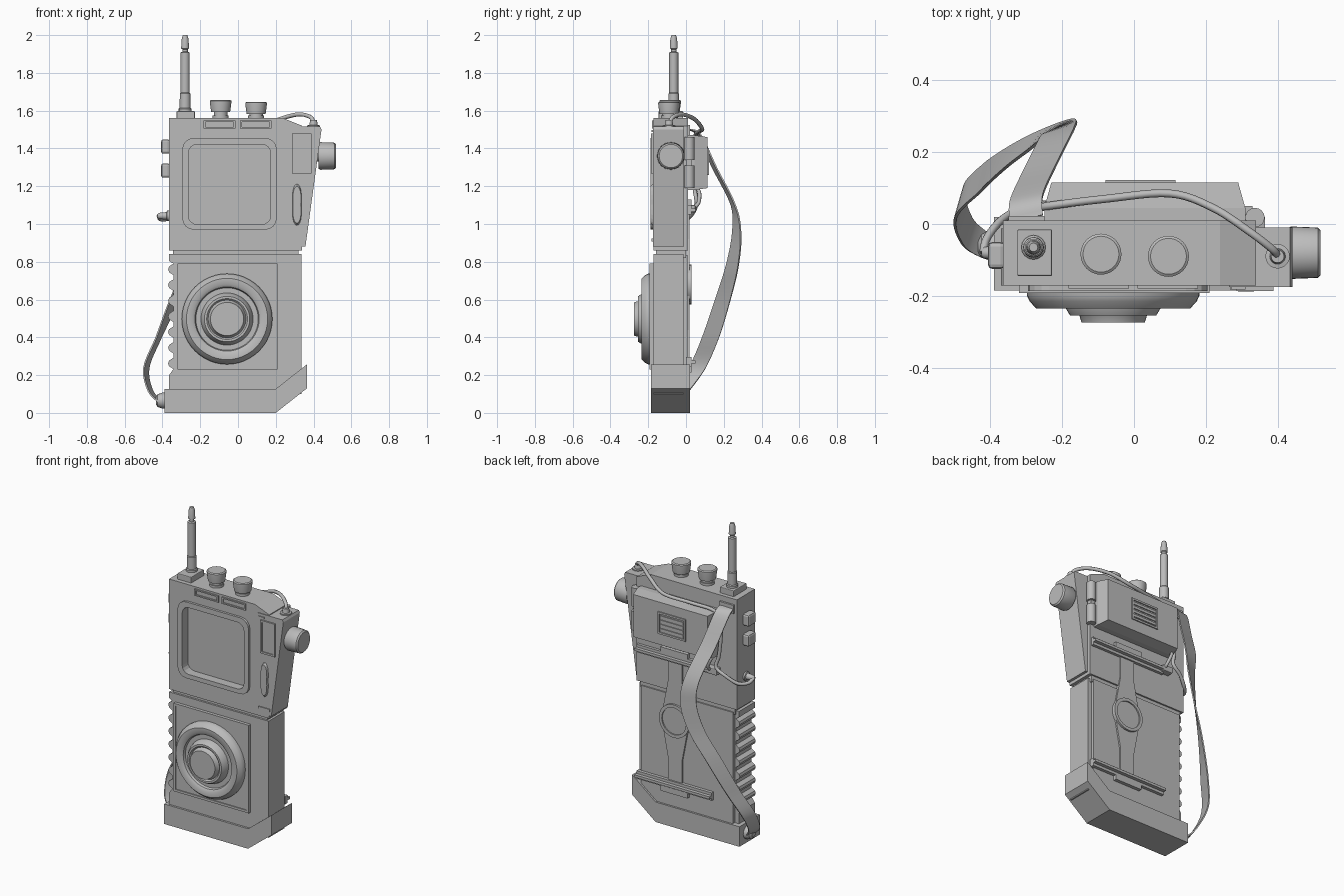
import bpy, bmesh, math
from mathutils import Vector, Matrix

if "Cube" in bpy.data.objects:
    bpy.data.objects.remove(bpy.data.objects["Cube"], do_unlink=True)

grey = bpy.data.materials.new("plain_grey")
grey.use_nodes = True
grey.diffuse_color = (0.5, 0.5, 0.5, 1)
grey.node_tree.nodes["Principled BSDF"].inputs["Base Color"].default_value = (0.5, 0.5, 0.5, 1)


def finish(name, bm, smooth=False, bevel=0):
    bmesh.ops.recalc_face_normals(bm, faces=bm.faces)
    mesh = bpy.data.meshes.new(name)
    bm.to_mesh(mesh)
    bm.free()
    ob = bpy.data.objects.new(name, mesh)
    bpy.context.collection.objects.link(ob)
    mesh.materials.append(grey)
    if bevel:
        mod = ob.modifiers.new("bevel", "BEVEL")
        mod.width, mod.segments = bevel, 2
    if smooth:
        bpy.ops.object.select_all(action="DESELECT")
        bpy.context.view_layer.objects.active = ob
        ob.select_set(True)
        bpy.ops.object.shade_smooth_by_angle(angle=math.radians(35))
    return ob


def prism(name, pts, y0, y1, taper=1.0, bevel=0):
    """Extrude an x-z outline from y0 to y1, scaling the far end about its middle."""
    bm = bmesh.new()
    cx = (min(p[0] for p in pts) + max(p[0] for p in pts)) / 2
    cz = (min(p[1] for p in pts) + max(p[1] for p in pts)) / 2
    a = [bm.verts.new((x, y0, z)) for x, z in pts]
    b = [bm.verts.new((cx + (x - cx) * taper, y1, cz + (z - cz) * taper)) for x, z in pts]
    bm.faces.new(a)
    bm.faces.new(b)
    for i in range(len(pts)):
        j = (i + 1) % len(pts)
        bm.faces.new((a[i], a[j], b[j], b[i]))
    return finish(name, bm, bevel=bevel)


def rect(x0, x1, z0, z1, cut=0, steps=1):
    """Rectangle outline with optional rounded corners."""
    if not cut:
        return [(x0, z0), (x1, z0), (x1, z1), (x0, z1)]
    pts = []
    for k, (x, z) in enumerate([(x1 - cut, z1 - cut), (x0 + cut, z1 - cut),
                                (x0 + cut, z0 + cut), (x1 - cut, z0 + cut)]):
        for s in range(steps + 1):
            t = math.pi / 2 * (k + s / steps)
            pts.append((x + cut * math.cos(t), z + cut * math.sin(t)))
    return pts


def box(name, x0, x1, y0, y1, z0, z1, bevel=0):
    return prism(name, rect(x0, x1, z0, z1), y0, y1, bevel=bevel)


def frame(name, outer, inner, y0, y1):
    """Closed ring between two matching outlines."""
    bm = bmesh.new()
    loops = [[bm.verts.new((x, y, z)) for x, z in o]
             for o, y in ((outer, y0), (outer, y1), (inner, y1), (inner, y0))]
    for k in range(4):
        p, q = loops[k], loops[(k + 1) % 4]
        for i in range(len(p)):
            j = (i + 1) % len(p)
            bm.faces.new((p[i], p[j], q[j], q[i]))
    return finish(name, bm)


def lathe(name, profile, axis, loc, n=32):
    """Spin (radius, height) points round z, then aim that along the axis."""
    bm = bmesh.new()
    rings = [[bm.verts.new((r * math.cos(2 * math.pi * i / n), r * math.sin(2 * math.pi * i / n), h))
              for i in range(n)] for r, h in profile]
    bm.faces.new(rings[0])
    bm.faces.new(rings[-1])
    for p, q in zip(rings, rings[1:]):
        for i in range(n):
            j = (i + 1) % n
            bm.faces.new((p[i], p[j], q[j], q[i]))
    turn = Vector((0, 0, 1)).rotation_difference(Vector(axis)).to_matrix().to_4x4()
    bm.transform(Matrix.Translation(loc) @ turn)
    return finish(name, bm, smooth=True)


def smooth_path(pts, steps=6):
    """Catmull-Rom samples through the points."""
    p = [Vector(v) for v in pts]
    p = [p[0]] + p + [p[-1]]
    out = []
    for a, b, c, d in zip(p, p[1:], p[2:], p[3:]):
        for s in range(steps):
            t = s / steps
            out.append(b + (c - a) * t / 2 + (a * 2 - b * 5 + c * 4 - d) * t * t / 2
                       + (b * 3 - a - c * 3 + d) * t ** 3 / 2)
    return out + [p[-1]]


def tube(name, pts, radius):
    curve = bpy.data.curves.new(name, "CURVE")
    curve.dimensions = "3D"
    curve.bevel_depth, curve.bevel_resolution, curve.use_fill_caps = radius, 2, True
    path = smooth_path(pts)
    sp = curve.splines.new("POLY")
    sp.points.add(len(path) - 1)
    for q, v in zip(sp.points, path):
        q.co = (*v, 1)
    sp.use_smooth = True
    ob = bpy.data.objects.new(name, curve)
    bpy.context.collection.objects.link(ob)
    curve.materials.append(grey)


# Upper housing with the screen recess
upper = prism("upper_housing", [(-.365, .86), (.34, .86), (.34, 1.52), (.24, 1.56), (-.365, 1.56)], -.172, .01)
cutter = prism("screen_cutter", rect(-.265, .175, .995, 1.425, .04, 4), -.3, -.125)
cutter.hide_render = True
cutter.hide_set(True)
cut = upper.modifiers.new("screen_recess", "BOOLEAN")
cut.object, cut.operation, cut.solver = cutter, "DIFFERENCE", "EXACT"
frame("screen_bezel", rect(-.295, .205, .97, 1.455, .06, 4), rect(-.262, .172, .998, 1.422, .045, 4), -.187, -.13)
for x in (-.182, .01):
    frame("label_frame", rect(x, x + .168, 1.506, 1.548), rect(x + .01, x + .158, 1.514, 1.54), -.18, -.17)

# Seam and lower housing with finger ribs down one side
box("seam_core", -.345, .32, -.16, 0, .82, .88)
side, n_ribs, pitch = [], 7, .083
for i in range(n_ribs):
    z = .79 - i * pitch
    side += [(-.342, z), (-.365, z - .015), (-.37, z - .03), (-.365, z - .045), (-.342, z - .06)]
prism("lower_housing", [(.335, .1), (.335, .842), (-.365, .842), (-.365, .805)] + side
      + [(-.365, .2), (-.365, .1)], -.172, -.012)
box("back_panel", -.335, .31, -.015, .008, .12, .835)
prism("angled_base", [(-.39, 0), (.2, 0), (.365, .13), (.365, .257), (.2, .127), (-.39, .127)], -.185, .02)

# Speaker
box("speaker_plate", -.31, .2, -.186, -.17, .24, .78)
frame("speaker_border", rect(-.32, .21, .23, .79), rect(-.305, .195, .245, .775), -.192, -.17)
lathe("speaker_cone", [(.24, 0), (.24, .025), (.233, .04), (.215, .06), (.185, .06), (.17, .05), (.165, .035),
                       (.138, .035), (.132, .06), (.12, .08), (.108, .08), (.1, .072), (.094, .08), (.088, .1)],
      (0, -1, 0), (-.058, -.175, .497), 48)

# Top controls and antenna
for x, y, top in ((-.092, -.084, 1.657), (.096, -.09, 1.647)):
    lathe("top_knob", [(.036, 0), (.036, .03), (.05, .03), (.057, .08), (.057, .09), (.05, .095)],
          (0, 0, 1), (x, y, top - .095))
    lathe("knob_collar", [(.042, 0), (.042, .02)], (0, 0, 1), (x, y, 1.555))
box("antenna_block", -.325, -.228, -.145, -.015, 1.55, 1.597, .004)
lathe("antenna", [(.034, 0), (.034, .02), (.029, .025), (.028, .1), (.024, .105), (.024, .318), (.014, .322),
                  (.014, .335), (.021, .34), (.018, .39), (.012, .41)], (0, 0, 1), (-.28, -.065, 1.59), 16)

# Side wing with dial, window and grip
prism("side_wing", [(.265, .88), (.357, .88), (.442, 1.5), (.435, 1.515), (.265, 1.515)], -.176, -.01)
lathe("side_dial", [(.03, 0), (.03, .02), (.068, .02), (.073, .03), (.07, .105), (.062, .113)],
      (1, 0, 0), (.407, -.08, 1.36))
frame("wing_window", rect(.285, .388, 1.268, 1.478), rect(.297, .376, 1.28, 1.466), -.186, -.17)
box("window_pane", .295, .378, -.18, -.17, 1.275, 1.47)
grip = []
for i in range(24):
    t = 2 * math.pi * i / 24
    grip.append((.312 + .034 * math.cos(t) * (.72 + .28 * abs(math.sin(t))), 1.102 + .115 * math.sin(t)))
prism("wing_grip", grip, -.17, -.188, .85)
box("wing_slot", .268, .348, -.182, -.17, .908, .924)
box("wing_notch", .27, .31, -.182, -.17, 1.488, 1.498)

# Side buttons and cable plug
for z in (1.41, 1.283):
    box("side_button", -.407, -.36, -.125, -.05, z - .038, z + .038, .012)
lathe("side_plug", [(.028, 0), (.028, .012), (.02, .015), (.016, .055), (.01, .062)], (-1, 0, 0), (-.363, -.08, 1.043), 16)
lathe("wing_plug", [(.034, 0), (.034, .012), (.022, .014), (.018, .04)], (0, 0, 1), (.4, -.09, 1.51), 20)

# Back box with vent and hinge
box("back_box_base", -.25, .31, 0, .045, 1.18, 1.47)
prism("back_box", rect(-.25, .31, 1.18, 1.47), .045, .115, .93)
frame("vent_frame", rect(-.08, .115, 1.26, 1.4), rect(-.068, .103, 1.272, 1.388), .11, .122)
for i in range(4):
    box("vent_slat", -.065, .1, .11, .121, 1.28 + i * .027, 1.297 + i * .027)
for z in (1.19, 1.34):
    lathe("box_hinge", [(.027, 0), (.027, .12)], (0, 0, 1), (.337, .018, z), 16)
box("hinge_pin", .32, .35, 0, .03, 1.2, 1.45)

# Back clamp: two bars, flared spine and ring
for z, s in ((1.075, 1), (.27, -1)):
    box("clamp_bar", -.2, .33, 0, .028, z - .025, z + .025)
    box("clamp_lip", -.2, .33, .02, .05, z - .008, z + .008)
    box("clamp_tab", -.03, .16, 0, .03, z + s * .02, z + s * .055)
for s in (1, -1):
    prism("clamp_spine", [(.065 + x, .68 + s * z) for x, z in
                          ((-.05, .39), (-.05, .24), (-.085, .06), (.085, .06), (.05, .24), (.05, .39))], 0, .018)
lathe("clamp_ring", [(.085, 0), (.105, 0), (.105, .03), (.085, .03), (.085, .022)], (0, 1, 0), (.065, 0, .68))
box("cable_clip", -.25, -.18, 0, .05, 1.06, 1.1, .006)

# Cable over the back box and down to the side plug
tube("cable", [(.4, -.09, 1.53), (.385, -.07, 1.565), (.32, -.02, 1.58), (.22, .045, 1.555), (.1, .085, 1.505),
               (-.08, .07, 1.49), (-.24, .05, 1.47), (-.275, .04, 1.38), (-.265, .045, 1.2), (-.25, .055, 1.12),
               (-.31, .045, 1.075), (-.37, .01, 1.03), (-.41, -.04, 1.025), (-.42, -.08, 1.043)], .011)
tube("cable_loop", [(-.2, .03, 1.08), (-.2, .065, 1.11), (-.225, .07, 1.17), (-.24, .04, 1.2)], .01)

# Carrying strap, twisting as it falls
path = smooth_path([(-.3, .015, 1.5), (-.3, .07, 1.47), (-.265, .15, 1.3), (-.215, .25, 1.1), (-.205, .268, .95),
                    (-.25, .245, .78), (-.335, .195, .6), (-.42, .13, .4), (-.485, .06, .24), (-.465, -.02, .12),
                    (-.415, -.06, .06)])
bm = bmesh.new()
rings = []
for i, c in enumerate(path):
    f = i / (len(path) - 1)
    k = min(1, max(0, (f - .3) / .4))
    ang = math.radians(12 + 62 * k)
    w = Vector((math.cos(ang), math.sin(ang), 0)) * (.047 - .012 * max(0, f - .8) * 5)
    run = path[min(i + 1, len(path) - 1)] - path[max(i - 1, 0)]
    t = w.cross(run).normalized() * .004
    rings.append([bm.verts.new(c + o) for o in (w + t, t - w, -w - t, w - t)])
for p, q in zip(rings, rings[1:]):
    for i in range(4):
        bm.faces.new((p[i], p[i - 1], q[i - 1], q[i]))
bm.faces.new(rings[0])
bm.faces.new(rings[-1])
finish("carry_strap", bm, smooth=True)
box("strap_top_mount", -.35, -.25, 0, .022, 1.47, 1.525)
lathe("strap_base_mount", [(.042, 0), (.042, .015), (.034, .04), (.02, .05)], (-1, 0, 0), (-.385, -.06, .065), 16)
